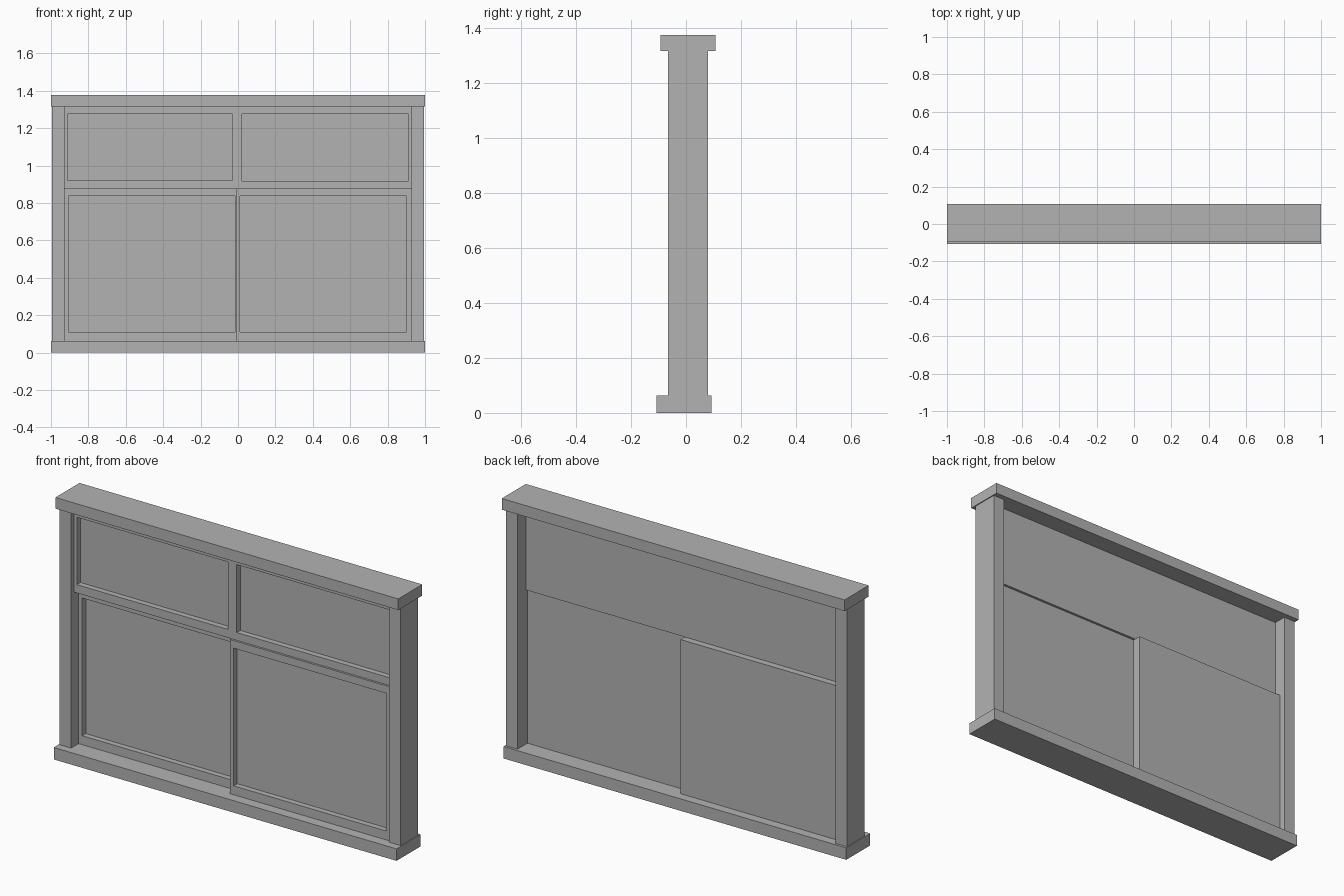
import bpy
import bmesh

if "Cube" in bpy.data.objects:
    bpy.data.objects.remove(bpy.data.objects["Cube"], do_unlink=True)

# One plain grey for the whole window
grey = bpy.data.materials.new("plain grey")
grey.use_nodes = True
colour = (0.45, 0.45, 0.45, 1)
grey.diffuse_color = colour
grey.node_tree.nodes["Principled BSDF"].inputs["Base Color"].default_value = colour


def finish(name, bm):
    bmesh.ops.recalc_face_normals(bm, faces=bm.faces[:])
    mesh = bpy.data.meshes.new(name)
    bm.to_mesh(mesh)
    bm.free()
    mesh.materials.append(grey)
    obj = bpy.data.objects.new(name, mesh)
    bpy.context.collection.objects.link(obj)
    return obj


def box(name, x, y, z):
    bm = bmesh.new()
    bmesh.ops.create_cube(bm, size=1)
    for v in bm.verts:
        v.co = [r[0] if c < 0 else r[1] for c, r in zip(v.co, (x, y, z))]
    return finish(name, bm)


def sash(name, outer_x, outer_z, y, pane_x, pane_z, recess=0.03):
    """Solid sash with a recessed pane at the front and a flat back."""
    bm = bmesh.new()

    def loop(x, z, depth):
        corners = ((x[0], z[0]), (x[1], z[0]), (x[1], z[1]), (x[0], z[1]))
        return [bm.verts.new((px, depth, pz)) for px, pz in corners]

    loops = [loop(outer_x, outer_z, y[1]),
             loop(outer_x, outer_z, y[0]),
             loop(pane_x, pane_z, y[0]),
             loop(pane_x, pane_z, y[0] + recess)]
    for a, b in zip(loops, loops[1:]):
        for i in range(4):
            j = (i + 1) % 4
            bm.faces.new((a[i], a[j], b[j], b[i]))
    bm.faces.new(loops[0])
    bm.faces.new(loops[-1])
    return finish(name, bm)


# Outer frame
sill_top, head_bottom = 0.063, 1.317
box("sill", (-1, 1), (-0.107, 0.093), (0, sill_top))
box("head", (-1, 1), (-0.093, 0.107), (head_bottom, 1.376))
for side, x in (("right", (-0.995, -0.928)), ("left", (0.927, 0.995))):
    box(side + "_post", x, (-0.065, 0.08), (sill_top, head_bottom))

# Fixed upper sashes
upper_y = (-0.041, 0.01)
upper_z = (0.876, head_bottom)
sash("upper_right_sash", (-0.95, -0.003), upper_z, upper_y,
     (-0.912, -0.03), (0.92, 1.275))
sash("upper_left_sash", (-0.003, 0.95), upper_z, upper_y,
     (0.021, 0.911), (0.917, 1.275))

# Sliding lower sashes on two tracks
lower_z = (sill_top, 0.876)
lower_pane_z = (0.11, 0.836)
sash("lower_right_sash", (-0.95, 0.0), lower_z, (-0.003, 0.045),
     (-0.907, -0.016), lower_pane_z)
sash("lower_left_sash", (-0.011, 0.95), lower_z, (-0.052, -0.003),
     (0.011, 0.901), lower_pane_z)
